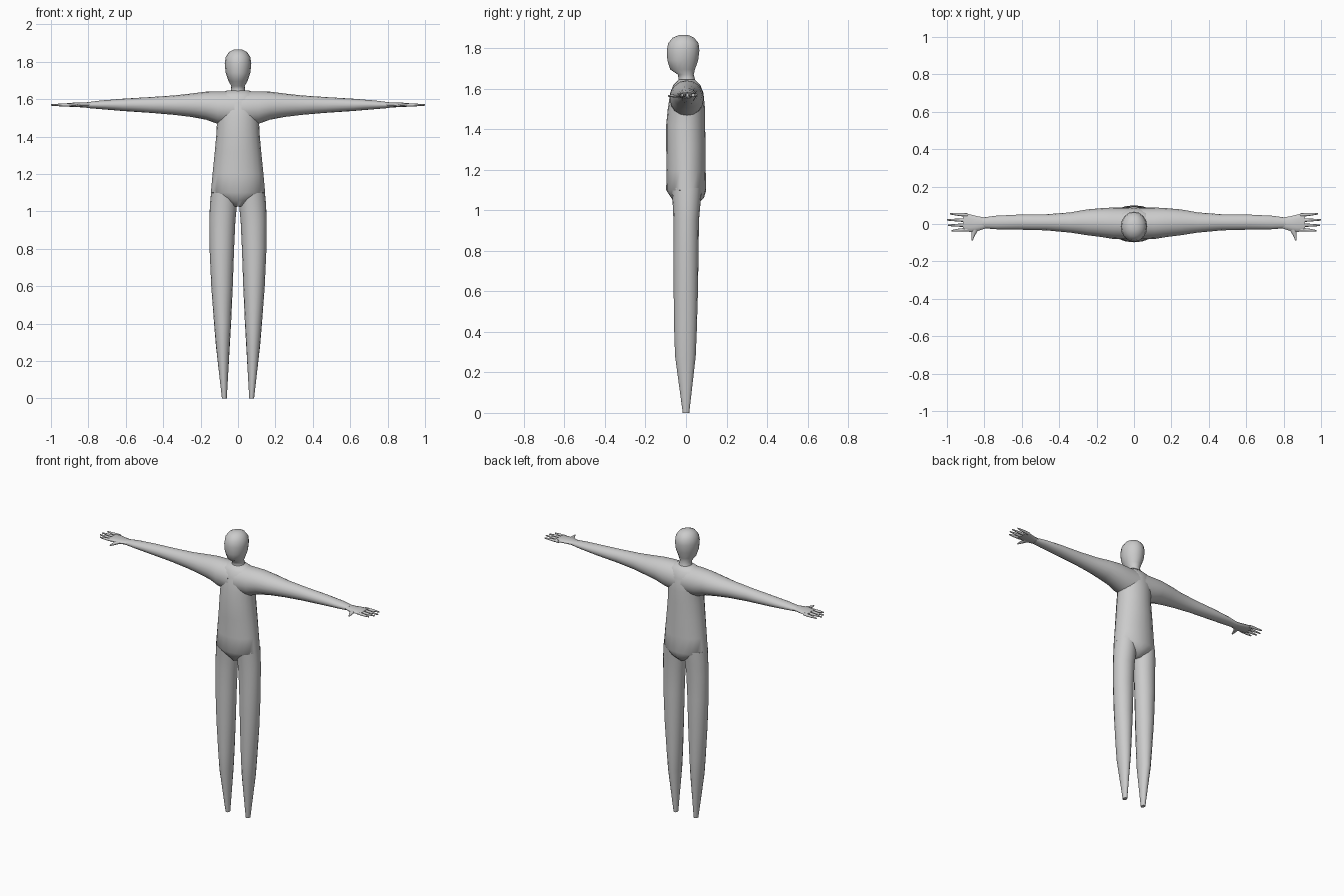
import bpy, math

skin = bpy.data.materials.new("plain_grey")
skin.diffuse_color = (0.6, 0.6, 0.6, 1)


def loft(name, axis, rings, sides=16, mirrored=False):
    """Skin elliptical rings (position, a_min, a_max, b_min, b_max) along an axis."""
    verts, faces = [], []
    for p, a0, a1, b0, b1 in rings:
        for i in range(sides):
            t = 2 * math.pi * i / sides
            a = (a0 + a1) / 2 + (a1 - a0) / 2 * math.cos(t)
            b = (b0 + b1) / 2 + (b1 - b0) / 2 * math.sin(t)
            verts.append({"x": (p, a, b), "y": (a, p, b), "z": (a, b, p)}[axis])
    for r in range(len(rings) - 1):
        for i in range(sides):
            j = (i + 1) % sides
            faces.append((r * sides + i, r * sides + j,
                          (r + 1) * sides + j, (r + 1) * sides + i))
    faces.append(tuple(range(sides))[::-1])
    faces.append(tuple(range((len(rings) - 1) * sides, len(rings) * sides)))
    # keep the outside facing out for either direction of travel
    if (axis == "y") != (rings[-1][0] < rings[0][0]):
        faces = [f[::-1] for f in faces]
    mesh = bpy.data.meshes.new(name)
    mesh.from_pydata(verts, [], faces)
    mesh.materials.append(skin)
    obj = bpy.data.objects.new(name, mesh)
    bpy.context.collection.objects.link(obj)
    if mirrored:
        obj.modifiers.new("mirror", "MIRROR").use_axis = (True, False, False)
    bpy.ops.object.select_all(action="DESELECT")
    obj.select_set(True)
    bpy.context.view_layer.objects.active = obj
    bpy.ops.object.shade_smooth_by_angle(angle=math.radians(50))
    return obj


# Head and neck
loft("head", "z", [
    (1.60, -.060, .060, -.050, .060), (1.645, -.038, .038, -.036, .045),
    (1.67, -.036, .036, -.040, .038), (1.695, -.050, .050, -.078, .044),
    (1.74, -.066, .066, -.092, .060), (1.79, -.071, .071, -.095, .066),
    (1.825, -.066, .066, -.088, .062), (1.852, -.048, .048, -.066, .040),
    (1.865, -.022, .022, -.035, .012)])

# Torso with the rounded hem between the legs
loft("torso", "z", [
    (1.025, -.025, .025, -.045, .050), (1.06, -.085, .085, -.072, .088),
    (1.10, -.145, .145, -.098, .100), (1.20, -.136, .136, -.096, .097),
    (1.32, -.124, .124, -.098, .097), (1.42, -.115, .115, -.098, .094),
    (1.50, -.112, .112, -.090, .094), (1.58, -.120, .120, -.078, .086),
    (1.62, -.110, .110, -.062, .070), (1.645, -.060, .060, -.035, .045)], 20)

# Legs
loft("leg", "z", [
    (0, .060, .086, -.016, .016), (.28, .044, .118, -.054, .048),
    (.40, .037, .128, -.058, .053), (.60, .028, .143, -.061, .059),
    (.80, .021, .152, -.062, .062), (.95, .014, .153, -.062, .064),
    (1.04, .005, .150, -.066, .072), (1.11, .004, .143, -.072, .078)],
    16, True)

# Arms
loft("arm", "x", [
    (.02, -.082, .088, 1.455, 1.642), (.11, -.080, .088, 1.468, 1.642),
    (.17, -.070, .085, 1.490, 1.640), (.25, -.060, .078, 1.505, 1.630),
    (.34, -.046, .062, 1.516, 1.620), (.47, -.034, .052, 1.527, 1.611),
    (.62, -.030, .050, 1.537, 1.602), (.74, -.028, .044, 1.547, 1.592),
    (.81, -.022, .034, 1.553, 1.583)], 16, True)

# Hands
loft("palm", "x", [
    (.79, -.022, .034, 1.555, 1.583), (.83, -.036, .040, 1.556, 1.582),
    (.87, -.042, .050, 1.558, 1.582), (.915, -.040, .060, 1.560, 1.578)],
    12, True)

# Fingers: y at knuckle, y at tip, tip x
for n, (yk, yt, tip) in enumerate([(-.030, -.036, .975), (-.006, -.007, .995),
                                   (.020, .022, 1.0), (.048, .055, .985)]):
    loft("finger_%d" % (n + 1), "x", [
        (.89, yk - .010, yk + .010, 1.560, 1.578),
        (.94, (yk + yt) / 2 - .008, (yk + yt) / 2 + .008, 1.561, 1.577),
        (tip, yt - .004, yt + .004, 1.565, 1.573)], 8, True)

# Thumbs
loft("thumb", "y", [
    (-.010, .815, .875, 1.558, 1.580), (-.040, .838, .868, 1.558, 1.576),
    (-.065, .852, .870, 1.558, 1.573), (-.088, .862, .870, 1.561, 1.569)],
    8, True)
